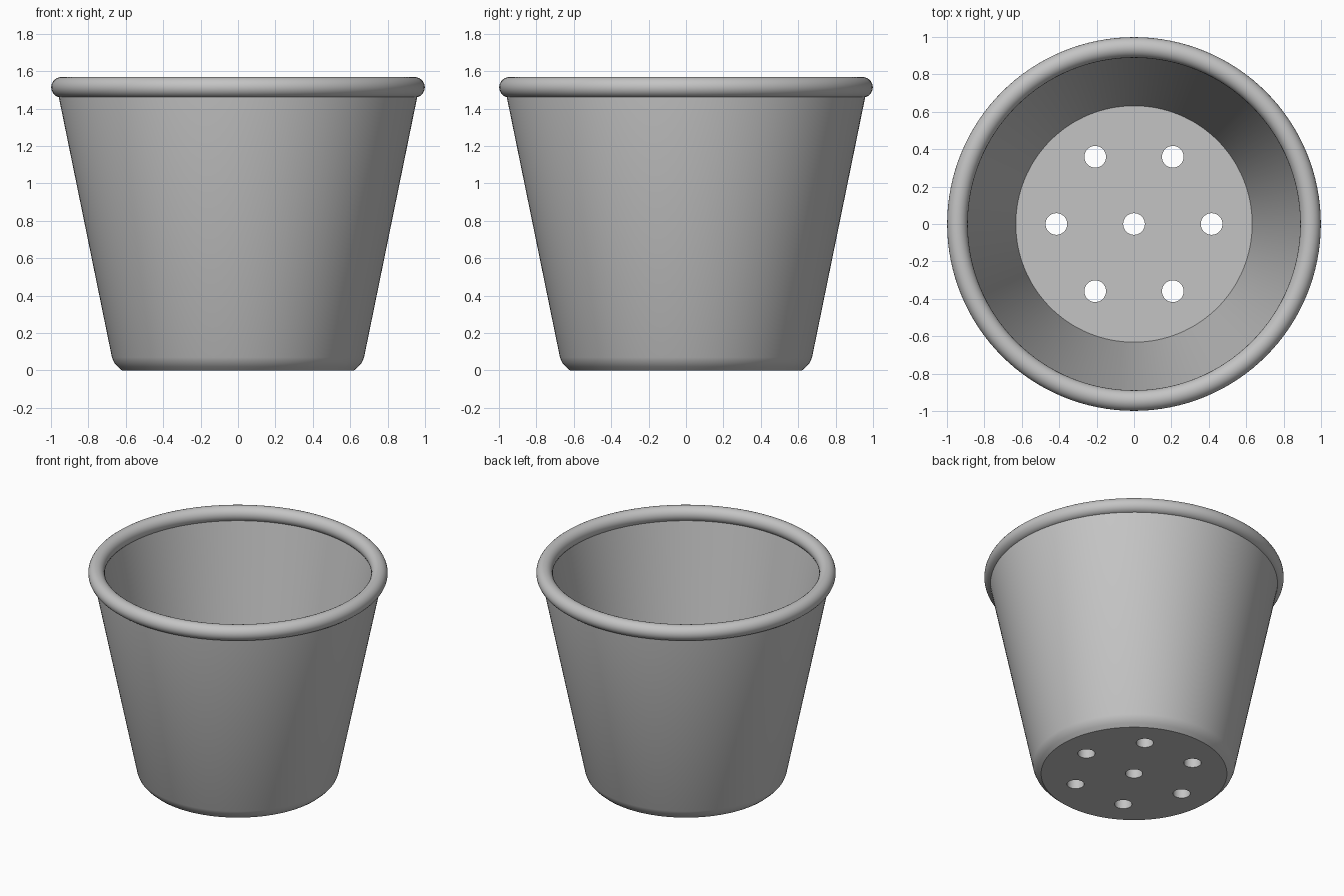
import bpy
import bmesh
import math

SEGMENTS = 128

cube = bpy.data.objects.get("Cube")
if cube:
    bpy.data.objects.remove(cube, do_unlink=True)

# One grey plastic for the whole pot
GREY = (0.55, 0.55, 0.55, 1.0)
plastic = bpy.data.materials.new("grey plastic")
plastic.use_nodes = True
plastic.diffuse_color = GREY
bsdf = plastic.node_tree.nodes["Principled BSDF"]
bsdf.inputs["Base Color"].default_value = GREY
bsdf.inputs["Roughness"].default_value = 0.6


def finish(name, bm):
    """Turn a bmesh into a named object with consistent normals."""
    bmesh.ops.recalc_face_normals(bm, faces=bm.faces)
    mesh = bpy.data.meshes.new(name)
    bm.to_mesh(mesh)
    bm.free()
    mesh.materials.append(plastic)
    obj = bpy.data.objects.new(name, mesh)
    bpy.context.collection.objects.link(obj)
    return obj


def lathe(name, profile, closed):
    """Revolve (radius, z) points; loop the profile or cap both of its ends."""
    bm = bmesh.new()
    rings = []
    for r, z in profile:
        angles = [2 * math.pi * i / SEGMENTS for i in range(SEGMENTS)]
        rings.append([bm.verts.new((r * math.cos(a), r * math.sin(a), z)) for a in angles])
    pairs = list(zip(rings, rings[1:]))
    if closed:
        pairs.append((rings[-1], rings[0]))
    else:
        bm.faces.new(rings[0])
        bm.faces.new(rings[-1])
    for low, high in pairs:
        for i in range(SEGMENTS):
            j = (i + 1) % SEGMENTS
            bm.faces.new((low[i], low[j], high[j], high[i]))
    return finish(name, bm)


def smooth(obj):
    bpy.ops.object.select_all(action="DESELECT")
    obj.select_set(True)
    bpy.context.view_layer.objects.active = obj
    bpy.ops.object.shade_smooth_by_angle(angle=math.radians(32))


# Tapered body: rounded foot, outer wall, top edge inside the rim, inner wall, floor
body = lathe("pot_body", [
    (0.62, 0.0), (0.643, 0.02), (0.662, 0.042), (0.674, 0.07),
    (0.962, 1.48), (0.962, 1.51), (0.912, 1.51), (0.632, 0.07),
], closed=False)

# Rolled rim
rim = lathe("rolled_rim", [
    (0.944 + 0.055 * math.cos(2 * math.pi * i / 24),
     1.514 + 0.055 * math.sin(2 * math.pi * i / 24)) for i in range(24)
], closed=True)

# Drainage holes: one in the centre and six around it
bm = bmesh.new()
centres = [(0.0, 0.0)] + [
    (0.415 * math.cos(math.radians(60 * i)), 0.415 * math.sin(math.radians(60 * i)))
    for i in range(6)]
for x, y in centres:
    made = bmesh.ops.create_cone(bm, cap_ends=True, segments=32,
                                 radius1=0.058, radius2=0.058, depth=0.4)
    bmesh.ops.translate(bm, verts=made["verts"], vec=(x, y, 0.04))
cutter = finish("drain_hole_cutter", bm)
cutter.hide_render = True

cut = body.modifiers.new("drain_holes", "BOOLEAN")
cut.operation = "DIFFERENCE"
cut.solver = "EXACT"
cut.object = cutter
bpy.context.view_layer.objects.active = body
bpy.ops.object.modifier_apply(modifier=cut.name)
bpy.data.objects.remove(cutter, do_unlink=True)

smooth(body)
smooth(rim)
